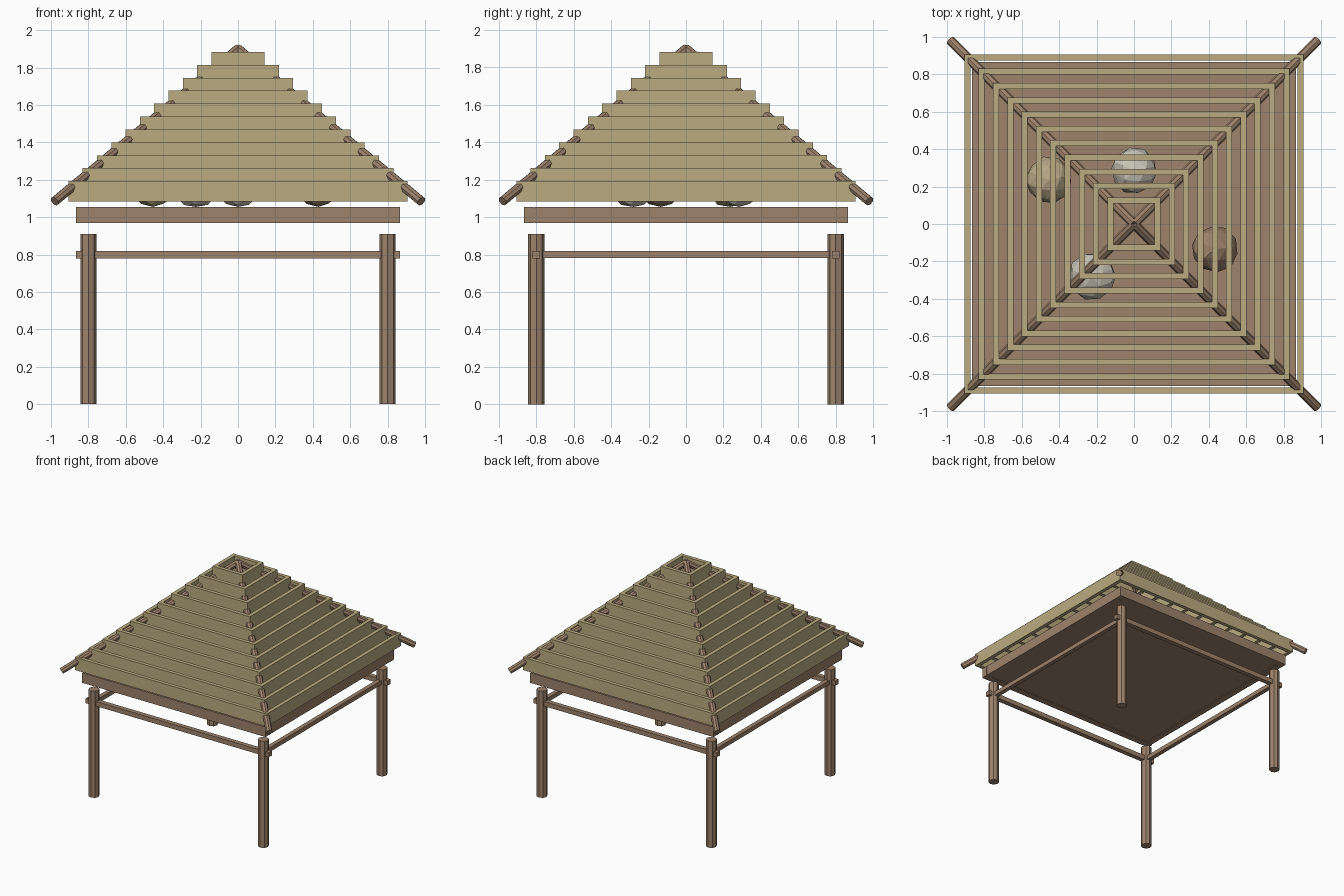
import bpy
import math
import random
from mathutils import Vector

random.seed(4)
if "Cube" in bpy.data.objects:
    bpy.data.objects.remove(bpy.data.objects["Cube"], do_unlink=True)


def material(name, r, g, b):
    m = bpy.data.materials.new(name)
    m.use_nodes = True
    m.diffuse_color = (r, g, b, 1)
    m.node_tree.nodes["Principled BSDF"].inputs["Base Color"].default_value = (r, g, b, 1)
    return m


wood = material("brown wood", 0.34, 0.225, 0.15)
thatch = material("straw tan", 0.50, 0.41, 0.225)
pale = material("pale grey", 0.58, 0.56, 0.48)
straw = material("dull straw", 0.48, 0.39, 0.24)


def finish(name, mat):
    ob = bpy.context.object
    ob.name = name
    ob.data.materials.append(mat)
    return ob


def box(name, low, high, mat):
    low, high = Vector(low), Vector(high)
    bpy.ops.mesh.primitive_cube_add(size=1, location=(low + high) / 2)
    ob = finish(name, mat)
    ob.scale = high - low
    return ob


def pole(name, start, end, radius, mat, sides=8):
    start, end = Vector(start), Vector(end)
    axis = end - start
    bpy.ops.mesh.primitive_cylinder_add(vertices=sides, radius=radius, depth=axis.length,
                                        location=(start + end) / 2)
    ob = finish(name, mat)
    ob.rotation_euler = axis.to_track_quat("Z", "Y").to_euler()
    return ob


# Posts and sloping hip rafters at the four corners
corners = [("front_left", 1, -1), ("front_right", -1, -1),
           ("back_left", 1, 1), ("back_right", -1, 1)]
for label, sx, sy in corners:
    pole(label + "_post", (sx * 0.8, sy * 0.8, 0), (sx * 0.8, sy * 0.8, 0.91), 0.043, wood)
    pole(label + "_rafter", (sx * 0.98, sy * 0.98, 1.085), (0, 0, 1.9), 0.026, wood)

# Rails through the posts
for label, s in (("front", -1), ("back", 1)):
    y = s * 0.8
    box(label + "_rail", (-0.865, y - 0.02, 0.78), (0.865, y + 0.02, 0.82), wood)
for label, s in (("left", 1), ("right", -1)):
    x = s * 0.8
    box(label + "_rail", (x - 0.018, -0.8, 0.782), (x + 0.018, 0.8, 0.818), wood)

# Ceiling platform with a slightly lower rim
box("ceiling_platform", (-0.86, -0.86, 0.975), (0.86, 0.86, 1.05), wood)
for label, s in (("front", -1), ("back", 1)):
    y = s * 0.837
    box(label + "_rim_beam", (-0.866, y - 0.028, 0.97), (0.866, y + 0.028, 1.055), wood)
for label, s in (("left", 1), ("right", -1)):
    x = s * 0.837
    box(label + "_rim_beam", (x - 0.028, -0.808, 0.97), (x + 0.028, 0.808, 1.055), wood)

# Stepped roof: open square tiers of upright planks
TIERS, THICK = 11, 0.032
for i in range(TIERS):
    half = 0.907 - 0.0765 * i
    z = 1.085 + 0.069 * i
    inner = half - THICK
    for label, s in (("front", -1), ("back", 1)):
        y0, y1 = sorted((s * half, s * inner))
        box(f"roof_plank_{label}_{i + 1}", (-half, y0, z), (half, y1, z + 0.108), thatch)
    for label, s in (("left", 1), ("right", -1)):
        x0, x1 = sorted((s * half, s * inner))
        box(f"roof_plank_{label}_{i + 1}", (x0, -inner, z), (x1, inner, z + 0.108), thatch)

# Faceted bundles stored under the roof
bundles = [("straw_bundle", -0.455, 0.235, straw), ("pale_bundle_back", 0, 0.285, pale),
           ("brown_bundle", 0.43, -0.135, wood), ("pale_bundle_front", -0.225, -0.28, pale)]
for name, x, y, mat in bundles:
    bpy.ops.mesh.primitive_ico_sphere_add(subdivisions=2, radius=0.125, location=(x, y, 1.175))
    ob = finish(name, mat)
    ob.rotation_euler = (0, 0, random.uniform(0, math.tau))
    for v in ob.data.vertices:
        v.co *= random.uniform(0.95, 1.04)
        v.co.z = max(v.co.z, -0.12)
